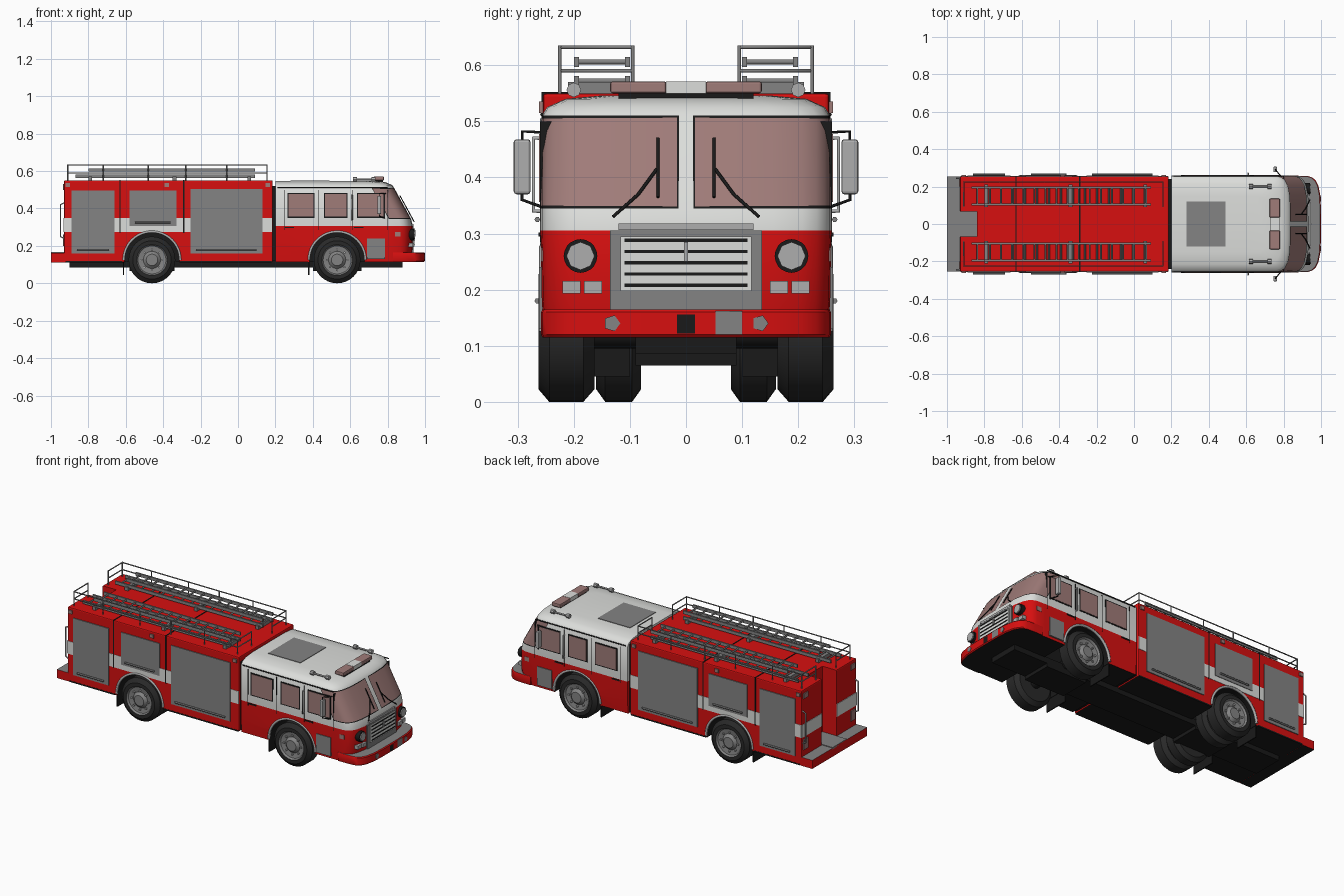
import bpy, bmesh, math
from mathutils import Matrix

cube = bpy.data.objects.get("Cube")
if cube:
    bpy.data.objects.remove(cube)


def material(name, *rgb):
    m = bpy.data.materials.new(name)
    m.use_nodes = True
    m.diffuse_color = (*rgb, 1)
    m.node_tree.nodes["Principled BSDF"].inputs["Base Color"].default_value = (*rgb, 1)
    return m


RED = material("fire red", .68, .005, .005)
WHITE = material("white paint", .72, .73, .71)
GREY = material("grey metal", .23, .23, .23)
LIGHT = material("light metal", .42, .42, .42)
GLASS = material("tinted glass", .35, .2, .19)
BLACK = material("black trim", .01, .01, .01)
TYRE = material("tyre rubber", .022, .022, .022)
WHEELS = {"rear": -.46, "front": .53}
HUB = .125


def finish(name, bm, mats, smooth=False):
    bmesh.ops.recalc_face_normals(bm, faces=bm.faces)
    me = bpy.data.meshes.new(name)
    bm.to_mesh(me)
    bm.free()
    for m in mats:
        me.materials.append(m)
    ob = bpy.data.objects.new(name, me)
    bpy.context.collection.objects.link(ob)
    bpy.ops.object.select_all(action='DESELECT')
    ob.select_set(True)
    bpy.context.view_layer.objects.active = ob
    if smooth:
        bpy.ops.object.shade_smooth_by_angle(angle=math.radians(35))
    return ob


def boxes(name, mat, *spans, mirror=False, bevel=0):
    """Boxes given as x0, x1, y0, y1, z0, z1; mirror repeats them at -y."""
    bm = bmesh.new()
    for x0, x1, y0, y1, z0, z1 in spans:
        for s in (1, -1) if mirror else (1,):
            mat4 = Matrix.Translation(((x0 + x1) / 2, s * (y0 + y1) / 2, (z0 + z1) / 2))
            mat4 = mat4 @ Matrix.Diagonal((x1 - x0, y1 - y0, z1 - z0, 1))
            bmesh.ops.create_cube(bm, size=1, matrix=mat4)
    if bevel:
        bmesh.ops.bevel(bm, geom=bm.edges[:], offset=bevel, segments=2, affect='EDGES', profile=.5)
    return finish(name, bm, [mat])


def tubes(name, mat, radius, paths, mirror=False):
    """Round bars swept along polylines."""
    cu = bpy.data.curves.new(name, 'CURVE')
    cu.dimensions = '3D'
    cu.bevel_depth = radius
    cu.bevel_resolution = 1
    cu.use_fill_caps = True
    for s in (1, -1) if mirror else (1,):
        for path in paths:
            sp = cu.splines.new('POLY')
            sp.points.add(len(path) - 1)
            for p, (x, y, z) in zip(sp.points, path):
                p.co = (x, s * y, z, 1)
    cu.materials.append(mat)
    ob = bpy.data.objects.new(name, cu)
    bpy.context.collection.objects.link(ob)
    bpy.ops.object.select_all(action='DESELECT')
    ob.select_set(True)
    bpy.context.view_layer.objects.active = ob
    bpy.ops.object.convert(target='MESH')


def discs(name, mat, axis, spots, radius, depth, sides=12):
    """Short cylinders facing along x or y."""
    bm = bmesh.new()
    turn = Matrix.Rotation(math.pi / 2, 4, 'Y' if axis == 'x' else 'X')
    for spot in spots:
        bmesh.ops.create_cone(bm, cap_ends=True, segments=sides, radius1=radius, radius2=radius,
                              depth=depth, matrix=Matrix.Translation(spot) @ turn)
    return finish(name, bm, [mat], True)


def paint(ob, rule):
    for p in ob.data.polygons:
        p.material_index = rule(p)


def cut(ob, cutter):
    mod = ob.modifiers.new("cut", 'BOOLEAN')
    mod.operation = 'DIFFERENCE'
    mod.solver = 'EXACT'
    mod.material_mode = 'TRANSFER'
    mod.object = cutter
    bpy.context.view_layer.objects.active = ob
    bpy.ops.object.modifier_apply(modifier=mod.name)
    bpy.data.objects.remove(cutter)


FRACTIONS = (1, .99, .96, .9, .8, .6, .3, .05)


def rounded_loft(name, rear, depth, levels, mats):
    """Stack of plan outlines (z, front x, half width) with rounded front corners."""
    bm = bmesh.new()
    rings = []
    for z, xf, w in levels:
        half = [(rear, w)] + [(xf - depth + depth * (1 - f ** 4) ** .25, w * f) for f in FRACTIONS]
        ring = half + [(x, -y) for x, y in reversed(half)]
        rings.append([bm.verts.new((x, y, z)) for x, y in ring])
    n = len(rings[0])
    for a, b in zip(rings, rings[1:]):
        for i in range(n):
            j = (i + 1) % n
            bm.faces.new((a[i], a[j], b[j], b[i]))
    bm.faces.new(rings[0])
    bm.faces.new(rings[-1])
    bmesh.ops.recalc_face_normals(bm, faces=bm.faces)
    return bm


# Cab shell: red skirt, white top, wraparound windscreen with black rim
levels = ((.115, .92, .252), (.18, .935, .257), (.305, .935, .259), (.345, .925, .259),
          (.51, .835, .257), (.525, .825, .248), (.54, .79, .215), (.546, .72, .15))
bm = rounded_loft("cab", .2, .12, levels, None)
for f in bm.faces:
    c = f.calc_center_median()
    f.material_index = 2 if f.normal.z < -.9 else 0 if c.z < .305 else 1
for side in (1, -1):
    pane = [f for f in bm.faces if .36 < f.calc_center_median().z < .5
            and f.calc_center_median().x > .77 and f.calc_center_median().y * side > .02]
    for f in pane:
        f.material_index = 3
    rim = bmesh.ops.inset_region(bm, faces=pane, thickness=.005, depth=0)
    for f in rim["faces"]:
        f.material_index = 2
cab = finish("cab", bm, [RED, WHITE, BLACK, GLASS])

# Rear body with stepped-in tail channel
body = boxes("rear_body", RED, (-.93, .185, -.255, .255, .112, .55), bevel=.006)
body.data.materials.append(BLACK)
paint(body, lambda p: int(p.normal.z < -.9))
cut(body, boxes("channel_cutter", RED, (-1.1, -.84, -.068, .068, .16, 1)))

# Wheel arches cut from both shells, with trim rings
for shell, (label, x) in ((body, ("rear", WHEELS["rear"])), (cab, ("front", WHEELS["front"]))):
    cut(shell, discs("arch_cutter", BLACK, 'y', [(x, .22, HUB), (x, -.22, HUB)], .148, .3, 40))
    arc = [math.pi * i / 24 for i in range(25)]
    tubes(label + "_arch_trim", LIGHT, .007,
          [[(x + .151 * math.cos(a), .255, HUB + .151 * math.sin(a)) for a in arc]], True)
bpy.ops.object.select_all(action='DESELECT')
cab.select_set(True)
bpy.context.view_layer.objects.active = cab
bpy.ops.object.shade_smooth_by_angle(angle=math.radians(35))
boxes("cab_gap_core", BLACK, (.18, .205, -.24, .24, .12, .52))


# Wheels: single in front, doubled at the rear
def wheel(name, x, inner, width):
    outline = ((0, 0), (0, .07), (0, .1), (.2, .122), (.8, .122), (1, .1), (1, .08),
               (.9, .073), (.85, .045), (1, .03), (1, 0))
    steps = 32
    bm = bmesh.new()
    for s in (1, -1):
        prof = [bm.verts.new((x, s * (inner + u * width), HUB + r * HUB / .122)) for u, r in outline]
        edges = [bm.edges.new(e) for e in zip(prof, prof[1:])]
        bmesh.ops.spin(bm, geom=prof + edges, cent=(x, 0, HUB), axis=(0, 1, 0),
                       angle=math.tau, steps=steps, use_merge=True)
    bmesh.ops.remove_doubles(bm, verts=bm.verts, dist=.0001)
    ob = finish(name, bm, [TYRE, GREY], True)
    paint(ob, lambda p: int(math.hypot(p.center.x - x, p.center.z - HUB) < .081
                            and abs(p.center.y) > inner + width / 2))


wheel("front_wheels", WHEELS["front"], .163, .1)
wheel("rear_outer_wheels", WHEELS["rear"], .167, .096)
wheel("rear_inner_wheels", WHEELS["rear"], .08, .08)
for label, x in WHEELS.items():
    discs(label + "_axle", BLACK, 'y', [(x, 0, HUB)], .03, .4)
    discs(label + "_hub_bolts", LIGHT, 'y',
          [(x + .055 * math.cos(i * math.tau / 8), s * .253, HUB + .055 * math.sin(i * math.tau / 8))
           for i in range(8) for s in (1, -1)], .006, .012, 6)
    boxes(label + "_mudflap", BLACK, (x - .155, x - .149, .1, .25, .045, .13), mirror=True)
boxes("chassis", BLACK, (-.9, .88, -.09, .09, .085, .12), (.4, .66, -.09, .09, .065, .1),
      (-.58, -.34, -.09, .09, .065, .1))

# Bumpers
bumper = finish("front_bumper", rounded_loft("bumper", .83, .12,
                ((.115, .995, .256), (.12, 1, .258), (.16, 1, .258), (.165, .995, .256)), None),
                [RED, GREY, BLACK], True)
paint(bumper, lambda p: 1 if p.normal.z > .9 else 2 if p.normal.z < -.9 else 0)
tail = boxes("rear_step", RED, (-1, -.925, -.255, .255, .112, .162))
for m in (GREY, BLACK):
    tail.data.materials.append(m)
paint(tail, lambda p: 1 if p.normal.z > .9 else 2 if p.normal.z < -.9 else 0)
boxes("channel_floor", GREY, (-1, -.84, -.066, .066, .155, .166))
boxes("bumper_grille", BLACK, (.99, 1, -.016, .016, .122, .156))
boxes("bumper_plates", GREY, (.99, .998, -.021, .021, .118, .162), (.99, 1, .053, .1, .12, .162))
discs("bumper_lamps", GREY, 'x', [(.994, s * .132, .14) for s in (1, -1)], .015, .012, 5)

# White stripe, door seams, shutters
boxes("body_stripe", WHITE, (-.928, .183, .2, .257, .275, .35), (-.933, -.9, .07, .254, .275, .35),
      mirror=True)
boxes("body_seams", BLACK, *[(x - .003, x + .003, -.2575, .2575, .27, .552) for x in (-.63, -.29)])
boxes("sill_line", BLACK, (-.31, .18, .2, .256, .112, .12), (-.92, -.62, .2, .256, .112, .12), mirror=True)
shutters = ((-.89, -.66, .16, .495), (-.58, -.33, .305, .495), (-.255, .13, .16, .505))
boxes("roller_shutters", GREY, *[(a, b, .2, .26, c, d) for a, b, c, d in shutters], mirror=True)
tubes("shutter_handles", GREY, .005,
      [[(a + .03, .265, c + .02), (b - .03, .265, c + .02)] for a, b, c, d in shutters], True)
boxes("body_marker_lamps", GLASS, *[(x - .012, x + .012, .25, .262, .515, .535) for x in (-.91, -.38, .16)],
      mirror=True)
boxes("tail_lamps", GLASS, (-.936, -.92, .2, .24, .2, .26), (-.936, -.92, .2, .24, .5, .53), mirror=True)
tubes("tail_grab_rails", LIGHT, .004, [[(-.93, .245, .24), (-.95, .245, .25), (-.95, .245, .42),
                                       (-.93, .245, .43)]], True)

# Cab side windows, doors and fittings
windows = ((.265, .41), (.46, .585), (.635, .785))
boxes("window_frames", BLACK, *[(a, b, .24, .2605, .35, .483) for a, b in windows], mirror=True)
boxes("side_windows", GLASS, *[(a + .006, b - .006, .24, .262, .356, .477) for a, b in windows], mirror=True)
boxes("door_seams", BLACK, *[(x, x + .003, .24, .26, .285, .5) for x in (.245, .43, .61, .8)], mirror=True)
boxes("door_handles", BLACK, *[(x, x + .05, .25, .263, .295, .302) for x in (.25, .62)], mirror=True)
boxes("cab_step_panel", GREY, (.69, .785, .24, .262, .13, .24), mirror=True)
tubes("cab_gutter", BLACK, .003, [[(.21, .257, .512), (.8, .257, .512)]], True)
tubes("cab_grab_bars", LIGHT, .004, [[(.61, .258, .34), (.61, .272, .34), (.61, .272, .47), (.61, .258, .47)]],
      True)

# Mirrors on arms
boxes("mirrors", LIGHT, (.745, .765, .277, .307, .37, .468), mirror=True, bevel=.005)
tubes("mirror_arms", BLACK, .003, [[(.79, .25, .48), (.755, .292, .482), (.755, .292, .36), (.79, .25, .345)]],
      True)

# Front face: grille, lamps, wipers
boxes("grille_surround", GREY, (.88, .938, -.135, .135, .165, .305))
boxes("grille", WHITE, (.9, .944, -.117, .117, .198, .295))
boxes("grille_slots", BLACK, *[(.9, .946, -.11, .11, z, z + .006) for z in (.205, .225, .245, .265, .285)])
boxes("front_badge_bar", LIGHT, (.9, .95, -.004, .004, .25, .285))
boxes("front_ledge", LIGHT, (.88, .938, -.12, .12, .306, .318))
discs("headlamp_rims", BLACK, 'x', [(.926, s * .188, .26) for s in (1, -1)], .03, .03, 20)
discs("headlamps", LIGHT, 'x', [(.932, s * .188, .26) for s in (1, -1)], .025, .03, 8)
boxes("indicator_lamps", LIGHT, (.9, .942, .15, .182, .193, .215), (.9, .935, .188, .22, .193, .215),
      mirror=True)
boxes("corner_lamps", GLASS, (.84, .87, .24, .258, .25, .275), mirror=True)


def glass_x(z):
    return .933 - .545 * (z - .345)


tubes("wipers", BLACK, .003, [[(glass_x(.33), .13, .33), (glass_x(.37), .085, .37), (glass_x(.415), .052, .415)],
                              [(glass_x(.365), .05, .365), (glass_x(.47), .05, .47)]], True)

# Cab roof: hatch, light bar, horns
boxes("roof_hatch", GREY, (.28, .49, -.12, .12, .53, .549))
boxes("light_bar_base", BLACK, (.73, .775, -.12, .12, .535, .552))
boxes("light_bar_ends", GLASS, (.725, .78, .035, .135, .55, .571), mirror=True, bevel=.004)
boxes("light_bar_centre", WHITE, (.727, .778, -.036, .036, .55, .571))
tubes("roof_horns", LIGHT, .005, [[(.62, .2, .555), (.72, .2, .555)]], True)
discs("horn_bells", LIGHT, 'x', [(x, s * .2, .556) for x in (.625, .725) for s in (1, -1)], .013, .02, 8)

# Ladders, two stacked on each side
for label, x0, x1, z in (("lower", -.87, .09, .572), ("upper", -.8, .09, .606)):
    boxes(label + "_ladder_rails", GREY, (x0, x1, .1, .109, z - .009, z + .009),
          (x0, x1, .191, .2, z - .009, z + .009), mirror=True)
    count = 15
    tubes(label + "_ladder_rungs", GREY, .005,
          [[(x0 + (i + .5) * (x1 - x0) / count, y, z) for y in (.1, .2)] for i in range(count)], True)
boxes("ladder_mounts", GREY, *[(x, x + .02, .09, .21, .545, .57) for x in (-.8, -.35, .05)], mirror=True)

# Roof guard rails
posts = (-.91, -.72, -.48, -.28, -.06, .155)
tubes("guard_rails", GREY, .0035,
      [[(-.91, .095, z), (-.91, .225, z), (.155, .225, z), (.155, .095, z)] for z in (.59, .632)]
      + [[(x, .225, .545), (x, .225, .635)] for x in posts]
      + [[(x, .095, .545), (x, .095, .635)] for x in (posts[0], posts[-1])], True)
